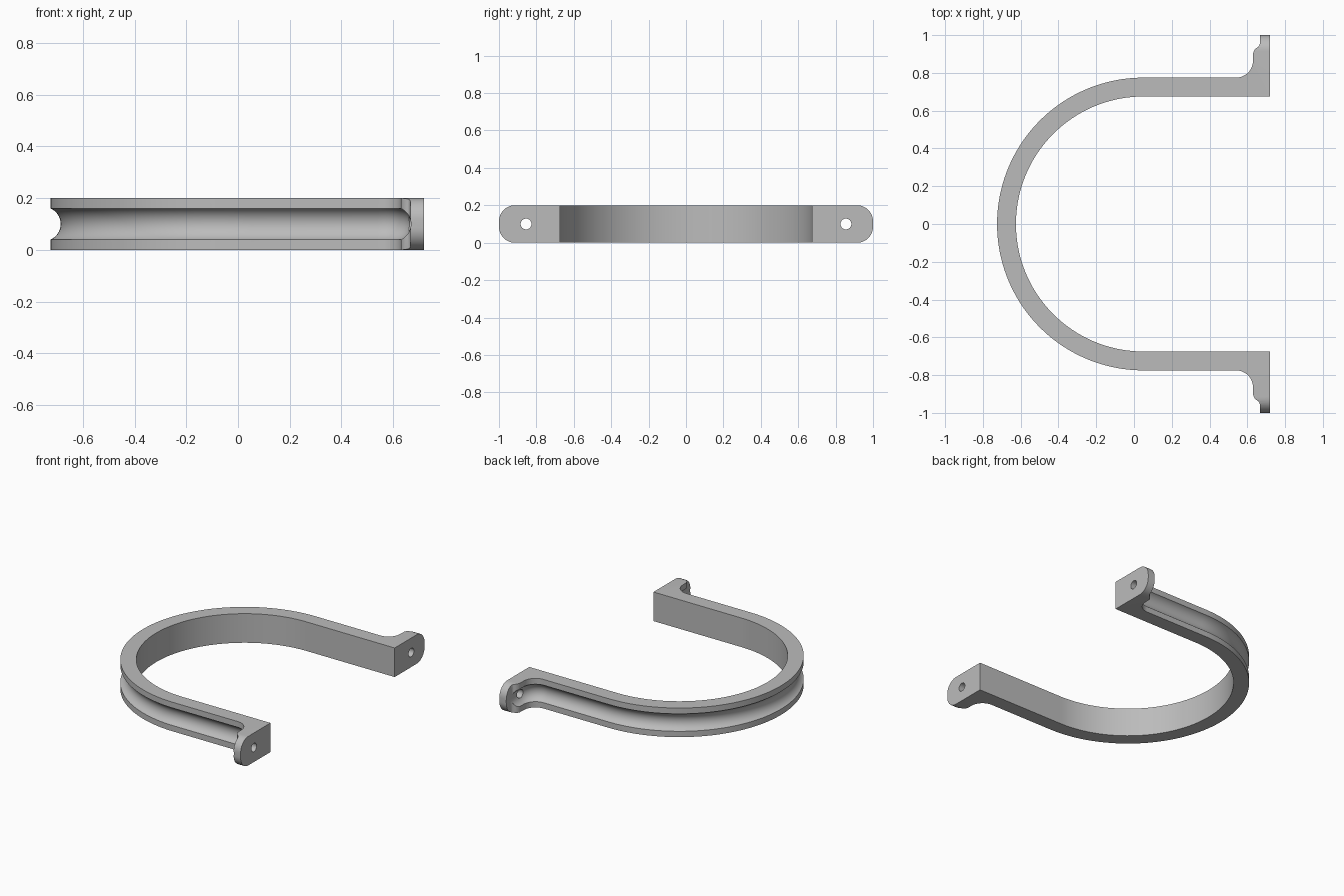
import bpy, bmesh, math
from mathutils import Vector

cube = bpy.data.objects.get("Cube")
if cube:
    bpy.data.objects.remove(cube)

HEIGHT, CX = 0.2, 0.05           # strap height, centre of the bend
R_OUT, R_IN = 0.775, 0.675       # bend radii
FILLET_X, FILLET_R = 0.54, 0.09  # fillet between arm and tab
END_X = 0.72

grey = bpy.data.materials.new("Plain grey")
grey.diffuse_color = (0.5, 0.5, 0.5, 1)
grey.use_nodes = True
grey.node_tree.nodes["Principled BSDF"].inputs["Base Color"].default_value = (0.5, 0.5, 0.5, 1)


def arc(cx, cy, r, a0, a1, n):
    """Points along an arc, angles in degrees."""
    angles = [math.radians(a0 + (a1 - a0) * i / n) for i in range(n + 1)]
    return [(cx + r * math.cos(a), cy + r * math.sin(a)) for a in angles]


def mirrored(half):
    """Extend a half outline, ending on the y = 0 line, to the other side."""
    return half + [(x, -y) for x, y in reversed(half[:-1])]


def make_object(name, bm):
    bmesh.ops.recalc_face_normals(bm, faces=bm.faces)
    mesh = bpy.data.meshes.new(name)
    bm.to_mesh(mesh)
    bm.free()
    mesh.materials.append(grey)
    obj = bpy.data.objects.new(name, mesh)
    bpy.context.collection.objects.link(obj)
    return obj


def prism(name, points, offset):
    """Extrude a closed polygon of 3D points along an offset."""
    bm = bmesh.new()
    face = bm.faces.new([bm.verts.new(p) for p in points])
    result = bmesh.ops.extrude_face_region(bm, geom=[face], use_keep_orig=True)
    moved = [v for v in result["geom"] if isinstance(v, bmesh.types.BMVert)]
    bmesh.ops.translate(bm, verts=moved, vec=offset)
    return make_object(name, bm)


def tube(name, path, z, radius, sides=40):
    """Sweep a circle along a flat path."""
    bm = bmesh.new()
    rings = []
    for i, p in enumerate(path):
        a, b = path[max(i - 1, 0)], path[min(i + 1, len(path) - 1)]
        side = Vector((b[1] - a[1], a[0] - b[0], 0)).normalized()
        ring = []
        for k in range(sides):
            t = math.tau * k / sides
            ring.append(bm.verts.new(Vector((p[0], p[1], z)) + side * radius * math.cos(t)
                                     + Vector((0, 0, radius * math.sin(t)))))
        rings.append(ring)
    for r0, r1 in zip(rings, rings[1:]):
        for k in range(sides):
            j = (k + 1) % sides
            bm.faces.new((r0[k], r0[j], r1[j], r1[k]))
    bm.faces.new(rings[0])
    bm.faces.new(rings[-1])
    return make_object(name, bm)


# Strap outline: tab, stepped shoulder, fillet, arm and half bend
outer = [(END_X, 1), (0.667, 1), (0.667, 0.96)]
outer += [(0.664, 0.946), (0.658, 0.938), (0.645, 0.93), (0.636, 0.919), (0.631, 0.905)]
outer += arc(FILLET_X, R_OUT + FILLET_R, FILLET_R, 0, -90, 14)
outer += arc(CX, 0, R_OUT, 90, 180, 48)
inner = [(END_X, R_IN)] + arc(CX, 0, R_IN, 90, 180, 48)
outline = mirrored(outer) + list(reversed(mirrored(inner)))
strap = prism("strap_bracket", [(x, y, 0) for x, y in outline], (0, 0, HEIGHT))

# Round groove along the outside, running out through the tabs
GAP, GROOVE_R = 0.027, 0.066
path = [(FILLET_X + FILLET_R - GAP, 1.1)]
path += arc(FILLET_X, R_OUT + FILLET_R, FILLET_R - GAP, 0, -90, 14)
path += arc(CX, 0, R_OUT + GAP, 90, 180, 48)
cutters = [tube("groove_cutter", mirrored(path), HEIGHT / 2, GROOVE_R)]

# Screw holes and rounded tab corners
CORNER = 0.085
corner = arc(1 - CORNER, CORNER, CORNER, -90, 0, 12)
corner += [(1.1, CORNER), (1.1, -0.1), (1 - CORNER, -0.1)]
for s in (1, -1):
    hole = arc(s * 0.855, HEIGHT / 2, 0.029, 0, 348.75, 31)
    cutters.append(prism("hole_cutter", [(0.5, y, z) for y, z in hole], (0.4, 0, 0)))
    for top in (False, True):
        pts = [(0.5, s * y, HEIGHT - z if top else z) for y, z in corner]
        cutters.append(prism("corner_cutter", pts, (0.4, 0, 0)))

for c in cutters:
    c.hide_render = True
    mod = strap.modifiers.new(c.name, 'BOOLEAN')
    mod.operation, mod.solver, mod.object = 'DIFFERENCE', 'EXACT', c

# Bake the cuts and drop the cutters
bpy.context.view_layer.update()
graph = bpy.context.evaluated_depsgraph_get()
baked = bpy.data.meshes.new_from_object(strap.evaluated_get(graph))
strap.modifiers.clear()
strap.data = baked
for c in cutters:
    bpy.data.objects.remove(c)

bpy.ops.object.select_all(action='DESELECT')
strap.select_set(True)
bpy.context.view_layer.objects.active = strap
bpy.ops.object.shade_smooth_by_angle(angle=math.radians(30))
